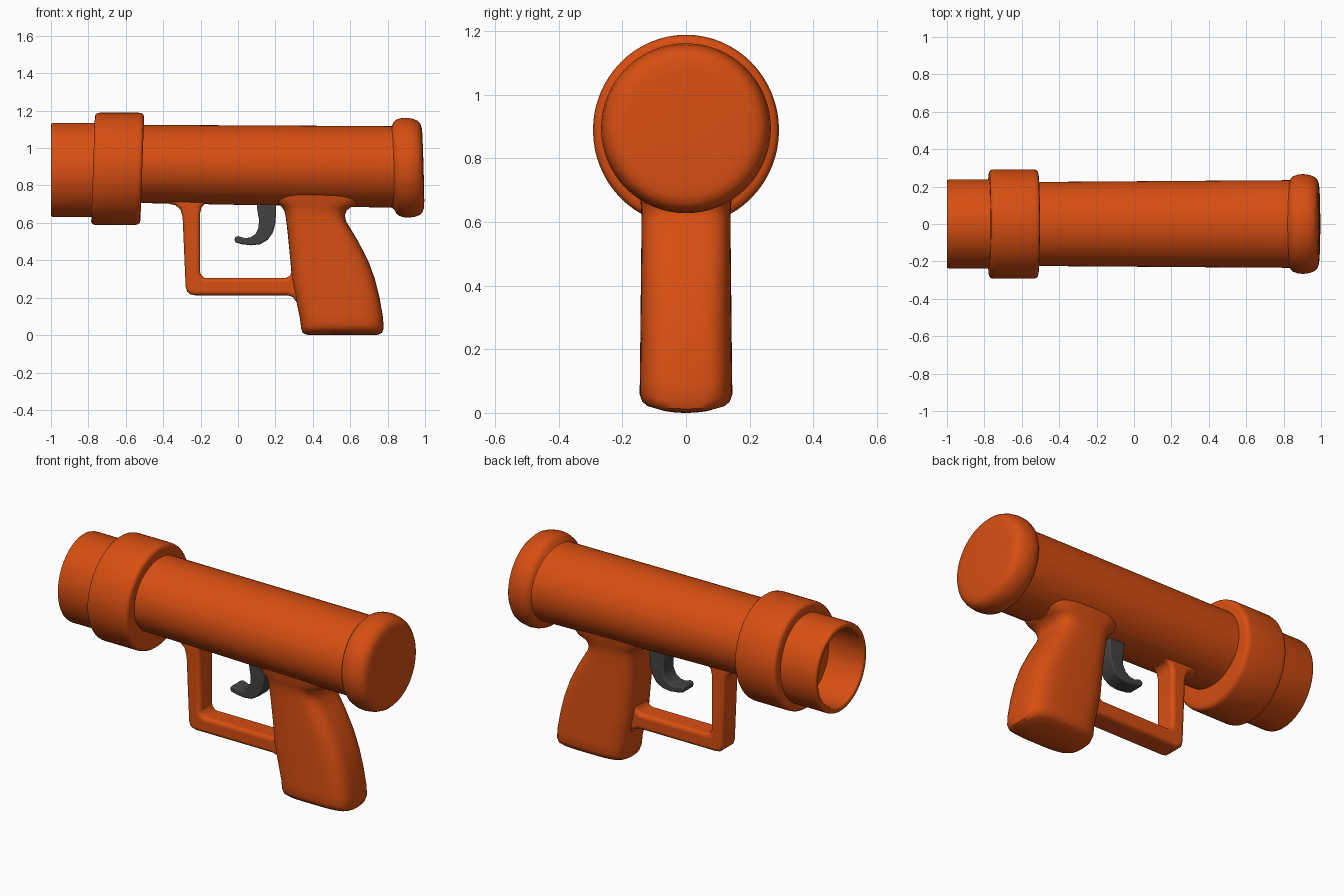
import bpy, bmesh, math


def material(name, rgb):
    m = bpy.data.materials.new(name)
    m.diffuse_color = (*rgb, 1)
    return m


ORANGE = material("orange_plastic", (0.68, 0.077, 0.006))
GREY = material("dark_grey", (0.055, 0.055, 0.055))


def finish(name, bm, mat, bevel=0):
    bmesh.ops.recalc_face_normals(bm, faces=bm.faces)
    me = bpy.data.meshes.new(name)
    bm.to_mesh(me)
    bm.free()
    me.materials.append(mat)
    ob = bpy.data.objects.new(name, me)
    bpy.context.collection.objects.link(ob)
    if bevel:
        mod = ob.modifiers.new("soft_edges", 'BEVEL')
        mod.width, mod.segments = bevel, 4
        mod.limit_method, mod.angle_limit = 'ANGLE', math.radians(50)
    bpy.ops.object.select_all(action='DESELECT')
    ob.select_set(True)
    bpy.context.view_layer.objects.active = ob
    bpy.ops.object.shade_smooth_by_angle(angle=math.radians(42))
    return ob


def bridge(bm, rings):
    for a, b in zip(rings, rings[1:]):
        n = len(a)
        for i in range(n):
            j = (i + 1) % n
            bm.faces.new((a[i], a[j], b[j], b[i]))


def lathe(name, profile, zc, wide=1.0, lean=0.0, slope=0.0, n=64):
    """Turn (x, radius) points round the x axis; wide scales y, lean tilts the ends."""
    bm = bmesh.new()
    rings = []
    for x, r in profile:
        ring = []
        for i in range(n):
            a = 2 * math.pi * i / n
            dz = r * math.sin(a)
            ring.append(bm.verts.new((x + lean * dz, wide * r * math.cos(a),
                                      zc + slope * x + dz)))
        rings.append(ring)
    bridge(bm, rings)
    for ring in (rings[0], rings[-1]):
        bm.faces.new(ring)
    return finish(name, bm, ORANGE)


def plate(name, outline, half, mat, bevel):
    """Extrude an x-z outline to both sides of y = 0."""
    bm = bmesh.new()
    f = bm.faces.new([bm.verts.new((x, -half, z)) for x, z in outline])
    new = bmesh.ops.extrude_face_region(bm, geom=[f])["geom"]
    bmesh.ops.translate(bm, vec=(0, 2 * half, 0),
                        verts=[v for v in new if isinstance(v, bmesh.types.BMVert)])
    return finish(name, bm, mat, bevel)


# Hollow muzzle
lathe("muzzle", [(-0.56, 0.25), (-0.985, 0.252), (-0.996, 0.249), (-1.0, 0.243),
                 (-1.0, 0.226), (-0.995, 0.220), (-0.985, 0.218), (-0.56, 0.218)],
      0.883, wide=0.945)

# Collar round the barrel
lathe("collar", [(-0.775, 0.235), (-0.775, 0.28), (-0.771, 0.291), (-0.762, 0.298),
                 (-0.75, 0.3), (-0.54, 0.3), (-0.525, 0.297), (-0.516, 0.29),
                 (-0.512, 0.275), (-0.512, 0.2)], 0.889, wide=0.975, lean=0.035)

# Main barrel
lathe("barrel", [(-0.55, 0.209), (-0.2, 0.211), (0.2, 0.214), (0.86, 0.218)],
      0.909, wide=1.075, slope=-0.012)

# Rounded end cap
lathe("end_cap", [(0.80, 0.205), (0.828, 0.222), (0.838, 0.243), (0.852, 0.256),
                  (0.875, 0.264), (0.905, 0.267), (0.94, 0.262), (0.965, 0.252),
                  (0.981, 0.236), (0.988, 0.215), (0.991, 0.18), (0.992, 0.05)],
      0.895, lean=-0.028)

# Grip, lofted from rounded sections: z, front x, back x, half width
sections = [
    (0.0, 0.54, 0.56, 0.005), (0.0, 0.45, 0.67, 0.07), (0.002, 0.365, 0.75, 0.122),
    (0.012, 0.346, 0.770, 0.138), (0.035, 0.338, 0.778, 0.146),
    (0.09, 0.331, 0.776, 0.145), (0.2, 0.308, 0.757, 0.144), (0.3, 0.288, 0.732, 0.143),
    (0.4, 0.280, 0.695, 0.142), (0.5, 0.270, 0.643, 0.141), (0.56, 0.264, 0.607, 0.140),
    (0.61, 0.258, 0.577, 0.140), (0.64, 0.254, 0.571, 0.141), (0.665, 0.247, 0.580, 0.143),
    (0.685, 0.235, 0.605, 0.147), (0.70, 0.215, 0.645, 0.151), (0.73, 0.19, 0.67, 0.157),
    (0.77, 0.18, 0.68, 0.165)]
bm = bmesh.new()
rings = []
for z, x0, x1, h in sections:
    ring = []
    for i in range(48):
        c, s = math.cos(math.tau * i / 48), math.sin(math.tau * i / 48)
        c = math.copysign(abs(c) ** 0.55, c)
        s = math.copysign(abs(s) ** 0.55, s)
        y = h * s
        sag = 0.028 * (y / 0.145) ** 2 * max(0, 1 - z / 0.3)
        ring.append(bm.verts.new(((x0 + x1) / 2 + c * (x1 - x0) / 2, y, z + sag)))
    rings.append(ring)
bridge(bm, rings)
bm.faces.new(rings[0])
bm.faces.new(rings[-1])
finish("grip", bm, ORANGE)

# Trigger guard with fillets at barrel and grip
plate("trigger_guard", [
    (-0.38, 0.75), (-0.38, 0.703), (-0.335, 0.695), (-0.308, 0.672), (-0.296, 0.63),
    (-0.280, 0.26), (-0.272, 0.232), (-0.255, 0.218), (-0.23, 0.213), (0.265, 0.213),
    (0.295, 0.203), (0.315, 0.17), (0.36, 0.17), (0.36, 0.35), (0.29, 0.35),
    (0.278, 0.318), (0.255, 0.305), (-0.175, 0.305), (-0.195, 0.312), (-0.202, 0.335),
    (-0.202, 0.655), (-0.195, 0.685), (-0.175, 0.702), (-0.14, 0.706), (-0.14, 0.75)],
    0.065, ORANGE, 0.028)

# Hooked trigger
plate("trigger", [
    (0.10, 0.75), (0.103, 0.67), (0.112, 0.62), (0.110, 0.575), (0.093, 0.540),
    (0.065, 0.522), (0.035, 0.518), (0.005, 0.529), (-0.012, 0.527), (-0.020, 0.512),
    (-0.012, 0.495), (0.02, 0.486), (0.07, 0.480), (0.12, 0.486), (0.16, 0.510),
    (0.187, 0.55), (0.200, 0.60), (0.204, 0.66), (0.204, 0.75)],
    0.05, GREY, 0.014)
